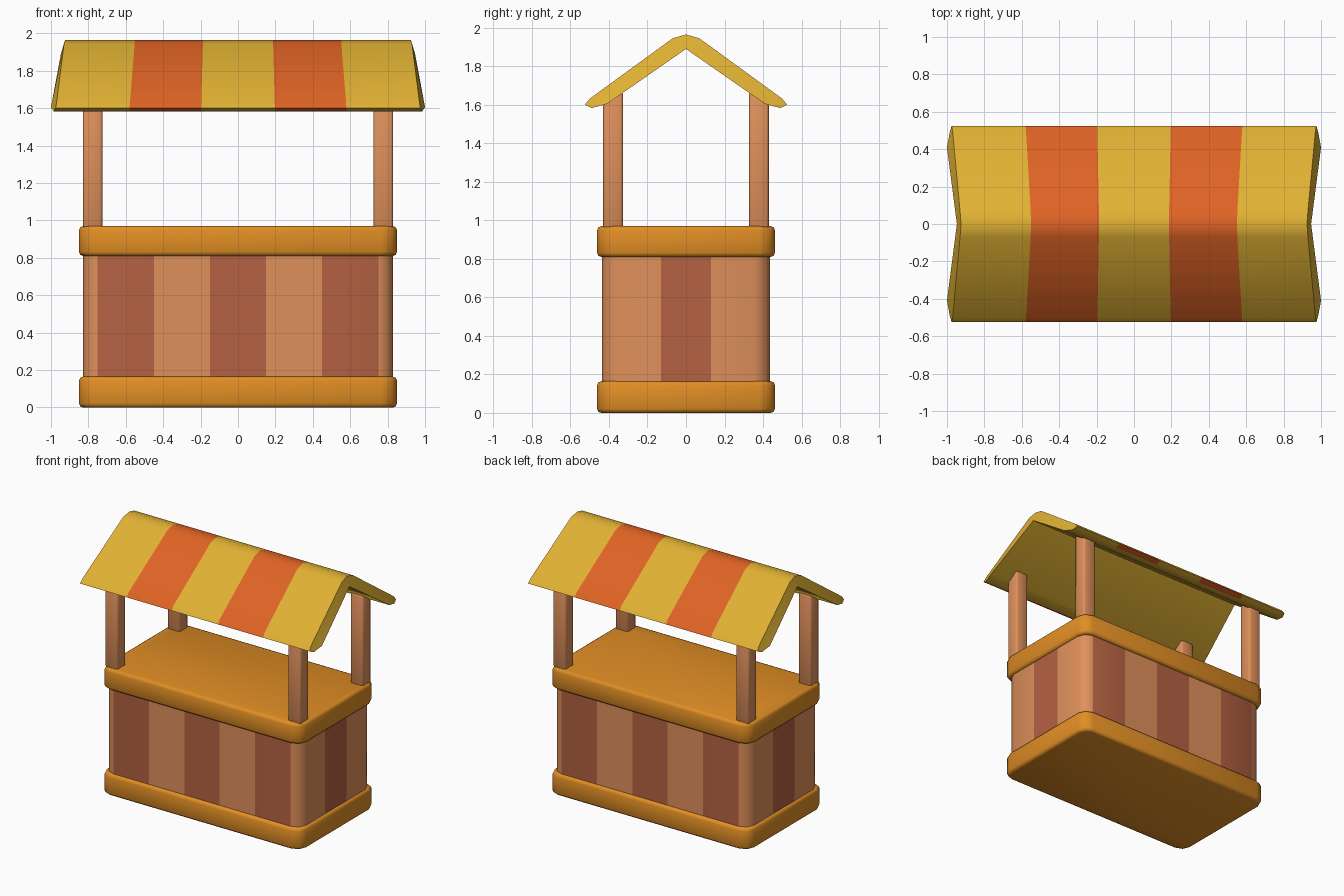
import bpy, bmesh, math
from mathutils import Vector

if "Cube" in bpy.data.objects:
    bpy.data.objects.remove(bpy.data.objects["Cube"])


def material(name, rgb):
    m = bpy.data.materials.new(name)
    m.diffuse_color = (*rgb, 1)
    m.use_nodes = True
    m.node_tree.nodes["Principled BSDF"].inputs["Base Color"].default_value = m.diffuse_color
    return m


YELLOW = material("awning yellow", (0.75, 0.44, 0.033))
ORANGE = material("awning orange", (0.74, 0.125, 0.018))
TRIM = material("trim amber", (0.75, 0.27, 0.018))
WOOD = material("light wood", (0.74, 0.28, 0.105))
DARK = material("dark wood stripe", (0.46, 0.122, 0.055))


def finish(bm, name, mats, angle):
    bmesh.ops.recalc_face_normals(bm, faces=bm.faces[:])
    me = bpy.data.meshes.new(name)
    bm.to_mesh(me)
    bm.free()
    for m in mats:
        me.materials.append(m)
    ob = bpy.data.objects.new(name, me)
    bpy.context.collection.objects.link(ob)
    bpy.ops.object.select_all(action='DESELECT')
    ob.select_set(True)
    bpy.context.view_layer.objects.active = ob
    bpy.ops.object.shade_smooth_by_angle(angle=math.radians(angle))
    return ob


def rounded_box(cx, cy, hx, hy, z0, z1, corner, rim):
    """Box with rounded upright corners and a softened rim."""
    bm = bmesh.new()
    bmesh.ops.create_cube(bm, size=1)
    for v in bm.verts:
        v.co = (cx + v.co.x * 2 * hx, cy + v.co.y * 2 * hy, z0 + (v.co.z + 0.5) * (z1 - z0))
    upright = [e for e in bm.edges if abs(e.verts[0].co.z - e.verts[1].co.z) > 1e-4]
    bmesh.ops.bevel(bm, geom=upright, offset=corner, segments=2, profile=0.5, affect='EDGES')
    if rim:
        level = [e for e in bm.edges if abs(e.verts[0].co.z - e.verts[1].co.z) < 1e-4]
        bmesh.ops.bevel(bm, geom=level, offset=rim, segments=2, profile=0.5, affect='EDGES')
    return bm


# Base and counter slabs
for name, z0, z1 in (("base_trim", 0, 0.165), ("counter_top", 0.81, 0.97)):
    finish(rounded_box(0, 0, 0.85, 0.462, z0, z1, 0.08, 0.022), name, [TRIM], 50)

# Striped body: cut at the stripe edges, then colour by position
bm = rounded_box(0, 0, 0.83, 0.437, 0.14, 0.84, 0.08, 0)
cuts = [((x, 0, 0), (1, 0, 0)) for x in (-0.75, -0.45, -0.15, 0.15, 0.45, 0.75)]
cuts += [((0, y, 0), (0, 1, 0)) for y in (-0.13, 0.13)]
for co, no in cuts:
    bmesh.ops.bisect_plane(bm, geom=bm.verts[:] + bm.edges[:] + bm.faces[:],
                           plane_co=co, plane_no=no, dist=1e-4)
bm.normal_update()
for f in bm.faces:
    c, n = f.calc_center_median(), f.normal
    front = abs(n.y) > 0.98 and any(abs(c.x - s) < 0.15 for s in (-0.6, 0, 0.6))
    side = abs(n.x) > 0.98 and abs(c.y) < 0.13
    f.material_index = int(front or side)
finish(bm, "striped_body", [WOOD, DARK], 50)

# Four posts
for sx, a in ((-1, "left"), (1, "right")):
    for sy, b in ((-1, "front"), (1, "back")):
        bm = rounded_box(sx * 0.777, sy * 0.378, 0.053, 0.052, 0.96, 1.665, 0.015, 0.012)
        finish(bm, f"{b}_{a}_post", [WOOD], 50)

# Awning: half profile of (y, z, half width), mirrored, swept through the stripe lines
top = [(0.525, 1.60, 0.975), (0.50, 1.632, 0.97), (0.07, 1.945, 0.93), (0, 1.965, 0.925)]
under = [(0, 1.89, 0.947), (0.41, 1.605, 1.0), (0.49, 1.583, 0.985)]
loop = [(-y, z, w) for y, z, w in top] + top[-2::-1]
loop += under[::-1] + [(-y, z, w) for y, z, w in under[1:]]
lines = (-1, -0.58, -0.197, 0.197, 0.58, 1)
bm = bmesh.new()
rings = []
for u in lines:
    ring = []
    for y, z, w in loop:
        x = u * w if abs(u) == 1 else u * (1 - 0.05 * (z - 1.6) / 0.365)
        ring.append(bm.verts.new((x, y, z)))
    rings.append(ring)
n = len(loop)
for i in range(len(lines) - 1):
    for j in range(n):
        k = (j + 1) % n
        f = bm.faces.new((rings[i][j], rings[i][k], rings[i + 1][k], rings[i + 1][j]))
        is_under = 7 <= j <= 10
        f.material_index = int(i % 2 == 1 and not is_under)
caps = [bm.faces.new(rings[0]), bm.faces.new(rings[-1])]
bmesh.ops.triangulate(bm, faces=caps)
finish(bm, "striped_awning", [YELLOW, ORANGE], 50)
